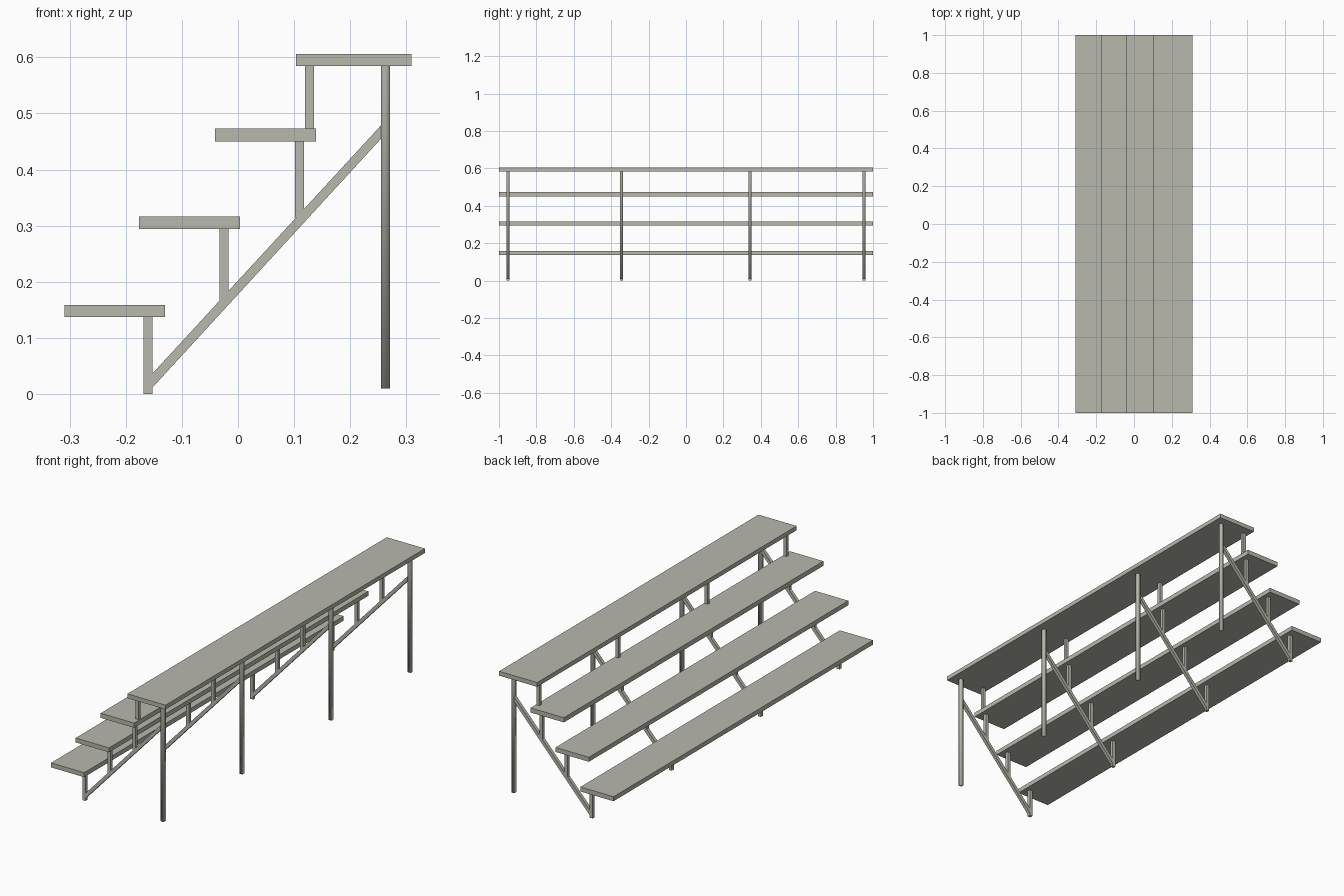
import bpy

if "Cube" in bpy.data.objects:
    bpy.data.objects.remove(bpy.data.objects["Cube"])

mat = bpy.data.materials.new("warm grey metal")
mat.diffuse_color = (0.48, 0.48, 0.42, 1)
mat.use_nodes = True
mat.node_tree.nodes["Principled BSDF"].inputs["Base Color"].default_value = mat.diffuse_color

T = 0.016                                # tube thickness
FRAMES = (-0.952, -0.345, 0.342, 0.952)  # y of each support frame


def prism(name, profile, y0, y1, skip_top=False):
    """Extrude an (x, z) outline, listed counter-clockwise from the front, along y."""
    n = len(profile)
    verts = [(x, y, z) for y in (y0, y1) for x, z in profile]
    faces = [tuple(range(n)), tuple(range(2 * n - 1, n - 1, -1))]
    for i in range(n):
        if skip_top and i == 2:
            continue
        j = (i + 1) % n
        faces.append((i, i + n, j + n, j))
    me = bpy.data.meshes.new(name)
    me.from_pydata(verts, [], faces)
    me.materials.append(mat)
    ob = bpy.data.objects.new(name, me)
    bpy.context.collection.objects.link(ob)
    return ob


def rect(x0, x1, z0, z1):
    return [(x0, z0), (x1, z0), (x1, z1), (x0, z1)]


# Four long bench planks, the top one wider
planks = [(-0.309, -0.130, 0.137, 0.159), (-0.176, 0.004, 0.294, 0.316),
          (-0.041, 0.139, 0.450, 0.473), (0.103, 0.309, 0.585, 0.606)]
for i, p in enumerate(planks):
    prism(f"bench_plank_{i + 1}", rect(*p), -1, 1)

# Short posts: left x, bottom z, top z
posts = [(-0.168, 0.0, 0.137), (-0.033, 0.159, 0.294),
         (0.102, 0.315, 0.450), (0.119, 0.473, 0.585)]

for f, y in enumerate(FRAMES):
    y0, y1 = y - T / 2, y + T / 2
    for i, (x, z0, z1) in enumerate(posts):
        prism(f"short_post_{f + 1}_{i + 1}", rect(x, x + T, z0, z1), y0, y1)
    # Sloping brace from the front foot to the back leg
    prism(f"sloping_brace_{f + 1}",
          [(-0.152, 0.012), (0.255, 0.455), (0.255, 0.479), (-0.152, 0.037)], y0, y1)
    # Tall back leg, softly shaded toward its closed foot
    leg = prism(f"back_leg_{f + 1}", rect(0.255, 0.271, 0.010, 0.585), y0, y1, True)
    for p in leg.data.polygons:
        p.use_smooth = True
